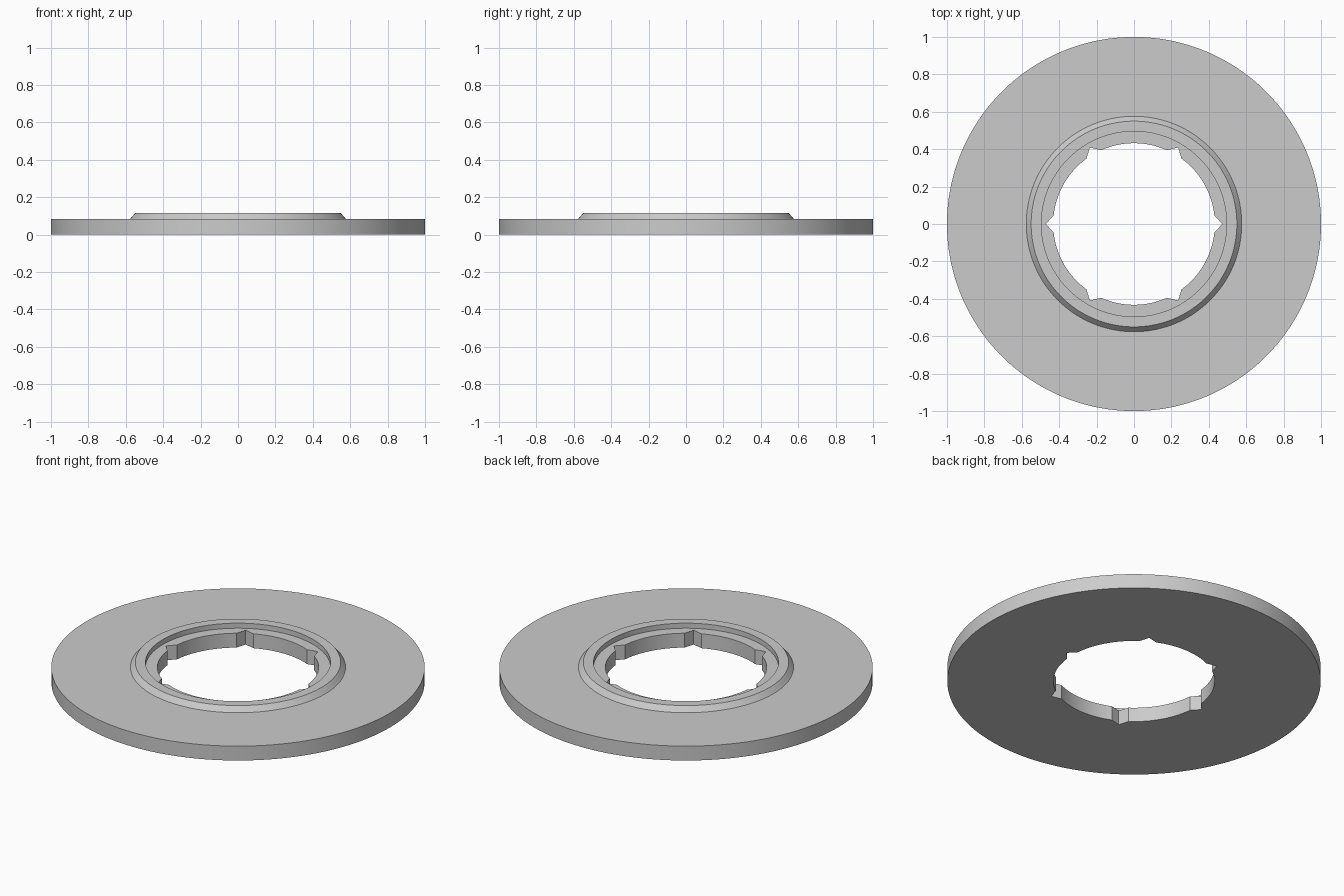
import bpy
import bmesh
import math
from mathutils import Vector

cube = bpy.data.objects.get("Cube")
if cube:
    bpy.data.objects.remove(cube, do_unlink=True)

STEPS = 180          # segments around the ring
NOTCHES = 6
HALF = 3             # half notch width in segments
BORE, TIP = 0.432, 0.472

grey = bpy.data.materials.new("light_grey")
grey.use_nodes = True
grey.diffuse_color = (0.6, 0.6, 0.6, 1)
grey.node_tree.nodes["Principled BSDF"].inputs["Base Color"].default_value = (0.6, 0.6, 0.6, 1)


def polar(radius, step):
    a = math.tau * step / STEPS
    return Vector((radius * math.cos(a), radius * math.sin(a), 0))


def bore_point(step):
    """Point on the bore outline, with evenly spaced V notches."""
    pitch = STEPS // NOTCHES
    centre = round(step / pitch) * pitch
    offset = step - centre
    if abs(offset) >= HALF:
        return polar(BORE, step)
    side = HALF if offset >= 0 else -HALF
    return polar(TIP, centre).lerp(polar(BORE, centre + side), abs(offset) / HALF)


# Closed cross-section: radius (None follows the notched bore) and height
profile = [
    (None, 0), (1, 0), (1, 0.085),                     # disc underside and rim
    (0.576, 0.085), (0.55, 0.115), (0.495, 0.115),     # raised collar
    (0.495, 0.085), (None, 0.085),                     # inner ledge and bore
]

bm = bmesh.new()
rings = []
for radius, z in profile:
    ring = []
    for i in range(STEPS):
        p = bore_point(i) if radius is None else polar(radius, i)
        p.z = z
        ring.append(bm.verts.new(p))
    rings.append(ring)

for k, ring in enumerate(rings):
    following = rings[(k + 1) % len(rings)]
    for i in range(STEPS):
        j = (i + 1) % STEPS
        bm.faces.new((ring[i], ring[j], following[j], following[i]))
bmesh.ops.recalc_face_normals(bm, faces=bm.faces)

mesh = bpy.data.meshes.new("notched_flange_disc")
bm.to_mesh(mesh)
bm.free()
mesh.materials.append(grey)
disc = bpy.data.objects.new("notched_flange_disc", mesh)
bpy.context.collection.objects.link(disc)

# Smooth round walls, crisp corners
bpy.ops.object.select_all(action="DESELECT")
disc.select_set(True)
bpy.context.view_layer.objects.active = disc
bpy.ops.object.shade_smooth_by_angle(angle=math.radians(25))
